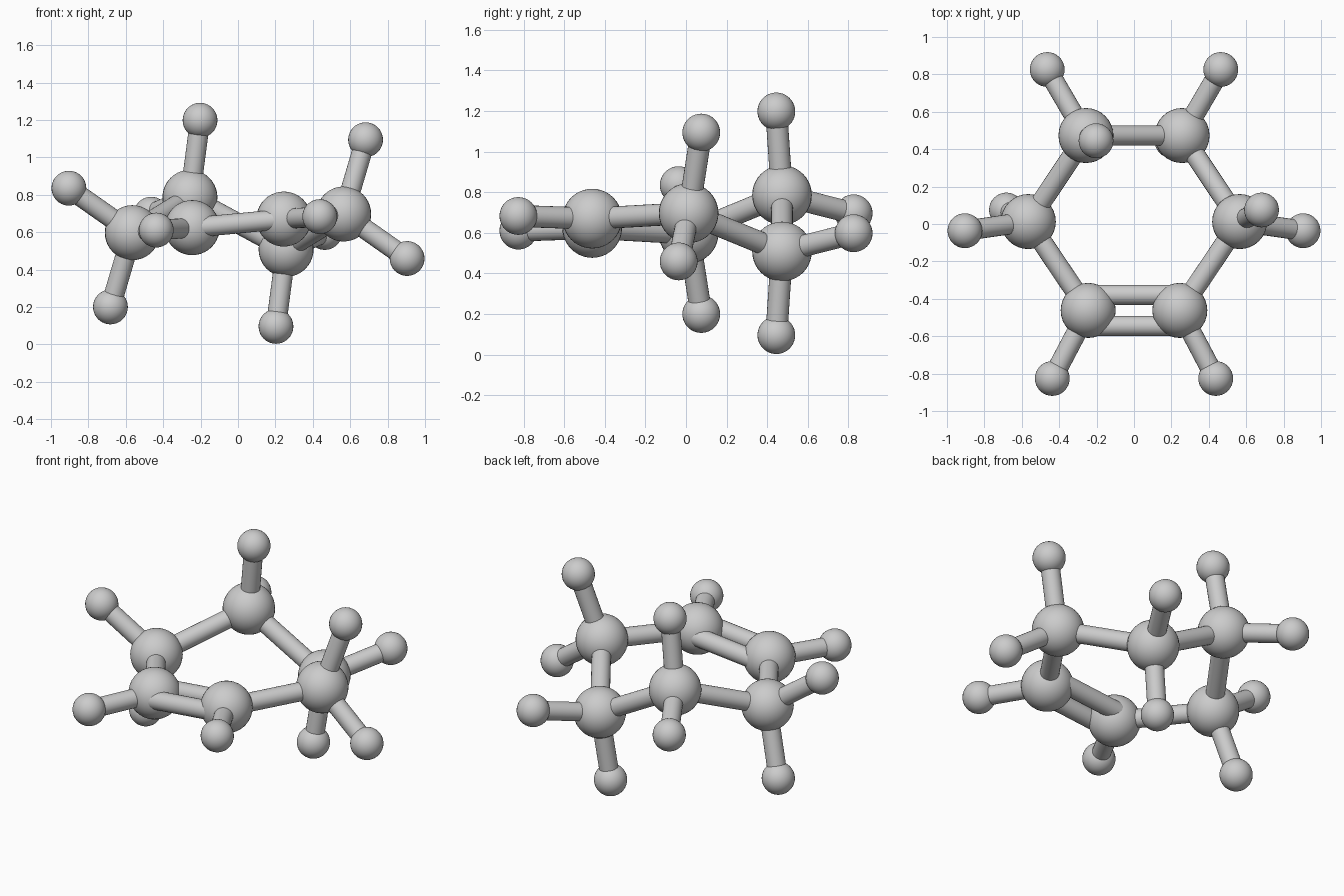
import bpy
from mathutils import Vector

if "Cube" in bpy.data.objects:
    bpy.data.objects.remove(bpy.data.objects["Cube"])

MID_Z = 0.647            # height of the two-fold symmetry axis (parallel to y)
R_BIG, R_SMALL, R_ROD = 0.147, 0.093, 0.054


def turn(p):
    """Half turn about the symmetry axis."""
    return Vector((-p[0], p[1], 2 * MID_Z - p[2]))


def ball(name, pos, radius):
    bpy.ops.mesh.primitive_uv_sphere_add(segments=32, ring_count=20, radius=radius, location=pos)
    bpy.context.object.name = name
    bpy.ops.object.shade_smooth_by_angle()


def rod(name, a, b, offset=(0, 0, 0)):
    a, b = Vector(a) + Vector(offset), Vector(b) + Vector(offset)
    d = b - a
    bpy.ops.mesh.primitive_cylinder_add(vertices=24, radius=R_ROD, depth=d.length, location=(a + b) / 2)
    o = bpy.context.object
    o.name = name
    o.rotation_euler = d.to_track_quat('Z', 'Y').to_euler()
    bpy.ops.object.shade_smooth_by_angle()


# One half of the ring: large ball -> its small balls
half = [
    ((0.257, 0.473, 0.508), [(0.203, 0.445, 0.096), (0.464, 0.826, 0.598)]),
    ((0.565, 0.013, 0.697), [(0.682, 0.075, 1.094), (0.904, -0.036, 0.459)]),
    ((0.245, -0.462, 0.670), [(0.437, -0.826, 0.683)]),
]

# Balls and outer rods on both sides
for side, f in (("right", Vector), ("left", turn)):
    for i, (big, smalls) in enumerate(half):
        ball(f"large_ball_{side}_{i}", f(big), R_BIG)
        for j, s in enumerate(smalls):
            ball(f"small_ball_{side}_{i}_{j}", f(s), R_SMALL)
            rod(f"outer_rod_{side}_{i}_{j}", f(big), f(s))
    # Ring rods along each side
    for i in range(2):
        rod(f"ring_rod_{side}_{i}", f(half[i][0]), f(half[i + 1][0]))

# Single rod at the back, double rod at the front
back, front = half[0][0], half[2][0]
rod("ring_rod_back", back, turn(back))
for n, dy in (("inner", 0.083), ("outer", -0.083)):
    rod(f"double_rod_{n}", front, turn(front), (0, dy, 0))
